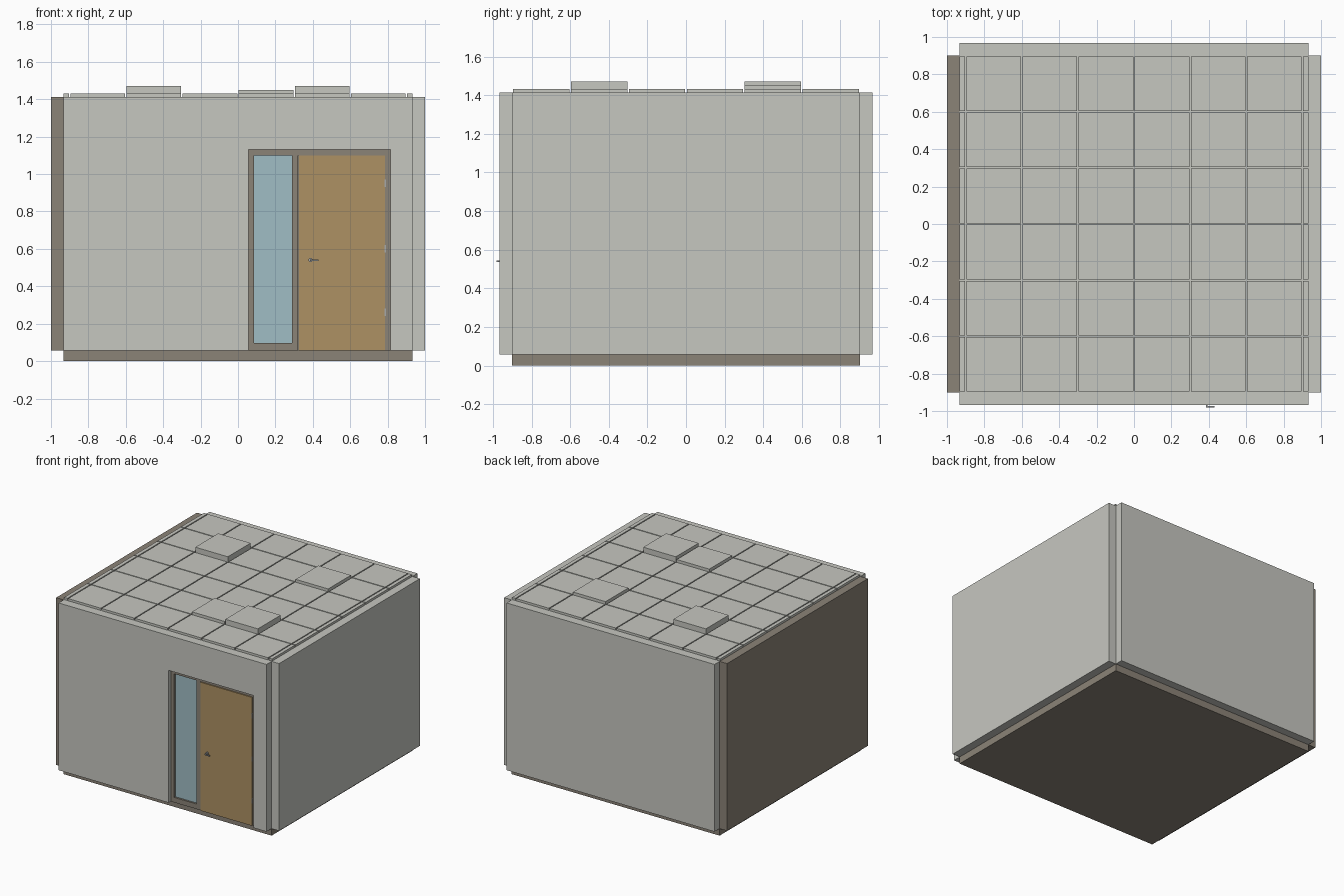
import bpy, bmesh, math

if "Cube" in bpy.data.objects:
    bpy.data.objects.remove(bpy.data.objects["Cube"])


def mat(name, r, g, b):
    def lin(c):
        c /= 255
        return c / 12.92 if c <= 0.04045 else ((c + 0.055) / 1.055) ** 2.4
    m = bpy.data.materials.new(name)
    m.diffuse_color = (lin(r), lin(g), lin(b), 1)
    m.use_nodes = True
    m.node_tree.nodes["Principled BSDF"].inputs["Base Color"].default_value = m.diffuse_color
    return m


GREY = mat("pale_grey", 198, 199, 192)
BROWN = mat("grey_brown", 139, 131, 119)
WOOD = mat("door_wood", 174, 145, 99)
GLASS = mat("window_blue", 160, 189, 197)
METAL = mat("handle_metal", 165, 168, 170)


def boxes(name, material, extents):
    """One object made of boxes given as (x0, x1, y0, y1, z0, z1)."""
    bm = bmesh.new()
    for x0, x1, y0, y1, z0, z1 in extents:
        vs = bmesh.ops.create_cube(bm, size=1)["verts"]
        for v in vs:
            v.co.x = x1 if v.co.x > 0 else x0
            v.co.y = y1 if v.co.y > 0 else y0
            v.co.z = z1 if v.co.z > 0 else z0
    return finish(name, material, bm)


def finish(name, material, bm):
    me = bpy.data.meshes.new(name)
    bm.to_mesh(me)
    bm.free()
    me.materials.append(material)
    ob = bpy.data.objects.new(name, me)
    bpy.context.collection.objects.link(ob)
    return ob


W, D, OUT_X, OUT_Y = 0.933, 0.902, 1.0, 0.967
Z0, Z1 = 0.057, 1.413
DX0, DX1, DZ = 0.055, 0.815, 1.13          # door opening

# floor slab
boxes("floor_slab", BROWN, [(-W, W, -D, D, 0, Z0)])

# wall panels, the front one being an upside-down U round the opening
bm = bmesh.new()
outline = [(-W, Z0), (DX0, Z0), (DX0, DZ), (DX1, DZ), (DX1, Z0), (W, Z0), (W, Z1), (-W, Z1)]
face = bm.faces.new([bm.verts.new((x, -OUT_Y, z)) for x, z in outline])
side = bmesh.ops.extrude_face_region(bm, geom=[face])["geom"]
bmesh.ops.translate(bm, vec=(0, OUT_Y - D, 0),
                    verts=[v for v in side if isinstance(v, bmesh.types.BMVert)])
bmesh.ops.recalc_face_normals(bm, faces=bm.faces)
finish("front_wall", GREY, bm)
boxes("back_wall", GREY, [(-W, W, D, OUT_Y, Z0, Z1)])
boxes("right_wall", GREY, [(W, OUT_X, -D, D, Z0, Z1)])
boxes("left_wall", BROWN, [(-OUT_X, -W, -D, D, Z0, Z1)])

# roof slab and tiles, with a narrow strip at each side
boxes("roof_slab", GREY, [(-W, W, -D, D, Z1 - 0.06, Z1)])
raised = {(1, 4): 0.057, (4, 1): 0.057, (3, 1): 0.037, (4, 4): 0.037}
tiles = []
g = 0.004
for i in range(6):
    for j in range(6):
        x, y = -0.9 + 0.3 * i, -0.9 + 0.3 * j
        h = raised.get((i, j), 0.018)
        tiles.append((x + g, x + 0.3 - g, y + g, y + 0.3 - g, Z1, Z1 + h))
for j in range(6):
    y = -0.9 + 0.3 * j
    for a, b in ((-W, -0.9 - g), (0.9 + g, W)):
        tiles.append((a, b, y + g, y + 0.3 - g, Z1, Z1 + 0.018))
boxes("roof_tiles", GREY, tiles)

# door frame: posts, head and window sill
F, B = -0.94, -0.89
boxes("door_frame", BROWN, [
    (DX0, DX0 + 0.03, F, B, Z0, DZ),
    (0.288, 0.322, F, B, Z0, DZ - 0.03),
    (DX1 - 0.028, DX1, F, B, Z0, DZ),
    (DX0 + 0.03, DX1 - 0.028, F, B, DZ - 0.03, DZ),
    (DX0 + 0.03, 0.288, F, B, Z0, 0.098)])

# side window and door leaf
boxes("side_window", GLASS, [(DX0 + 0.03, 0.288, -0.925, -0.912, 0.098, DZ - 0.03)])
boxes("door_leaf", WOOD, [(0.324, 0.786, -0.945, -0.905, Z0, DZ - 0.032)])

# hinges
boxes("door_hinges", METAL, [(0.784, 0.79, -0.948, -0.942, z - 0.02, z + 0.02)
                             for z in (0.26, 0.6, 0.95)])

# lever handle with round rose
bm = bmesh.new()
bmesh.ops.create_cone(bm, cap_ends=True, segments=16, radius1=0.011, radius2=0.011, depth=0.012)
rose = finish("handle_rose", METAL, bm)
rose.location = (0.388, -0.95, 0.54)
rose.rotation_euler = (math.pi / 2, 0, 0)
boxes("handle_lever", METAL, [(0.384, 0.392, -0.974, -0.95, 0.536, 0.544),
                              (0.384, 0.43, -0.98, -0.972, 0.536, 0.544)])
